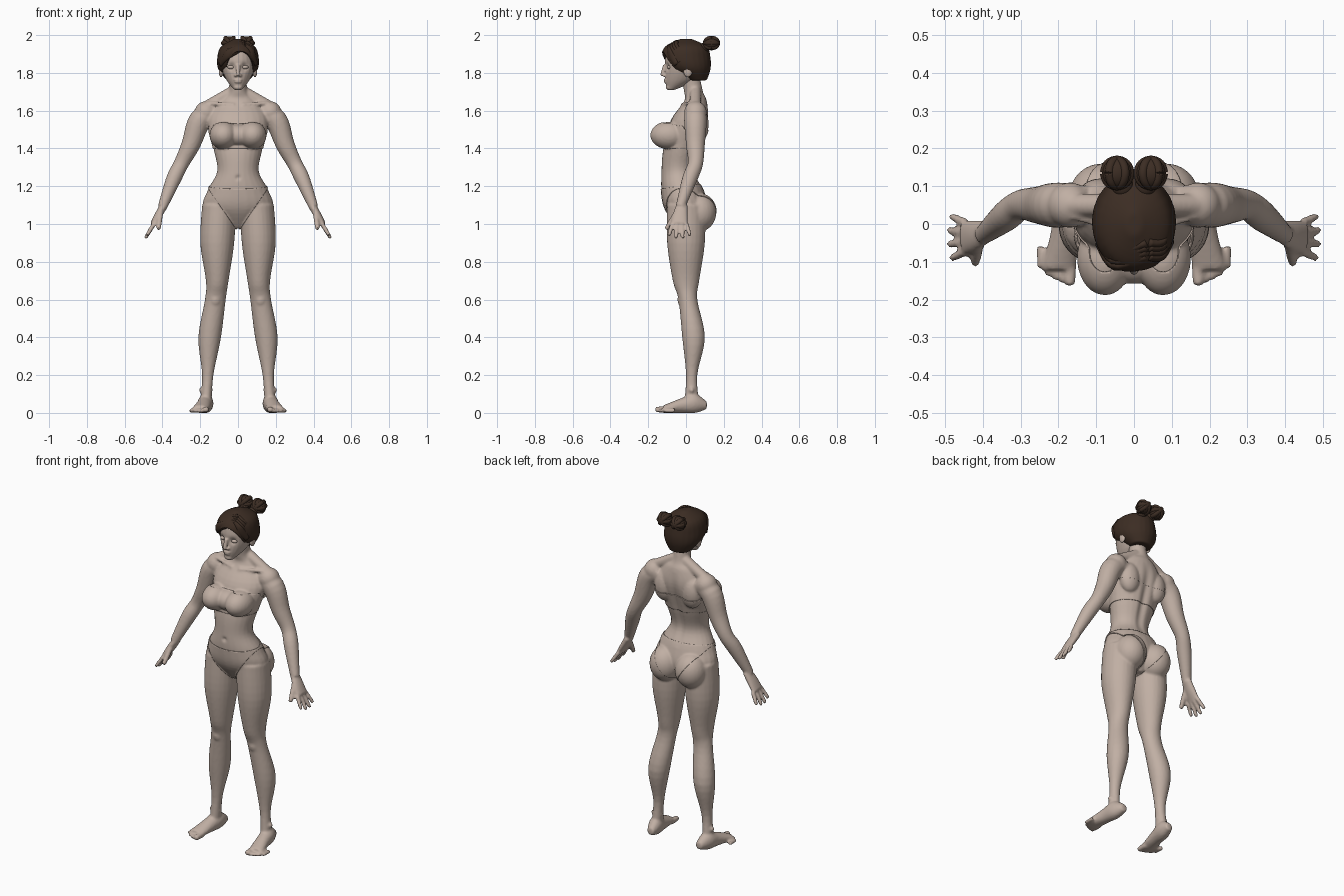
import bpy, bmesh
from math import sin, cos, pi, exp
from mathutils import Vector, Matrix

cube = bpy.data.objects.get("Cube")
if cube:
    bpy.data.objects.remove(cube)

UP, SIDE, BACK = Vector((0, 0, 1)), Vector((1, 0, 0)), Vector((0, 1, 0))
BOTH, MIDDLE = (1, -1), (1,)
SEGMENTS, STEPS, TURNS = 24, 5, 8


def material(name, rgb):
    mat = bpy.data.materials.new(name)
    mat.use_nodes = True
    mat.diffuse_color = (*rgb, 1)
    shader = mat.node_tree.nodes["Principled BSDF"]
    shader.inputs["Base Color"].default_value = (*rgb, 1)
    shader.inputs["Roughness"].default_value = 0.7
    return mat


SKIN = material("warm skin", (.53, .43, .37))
HAIR = material("dark brown hair", (.045, .026, .017))


def spline(rings):
    """Smooth path through rings of (x, y, z, radius, second radius)."""
    knots = [Vector((*ring, ring[3])[:5]) for ring in rings]
    knots = [knots[0], *knots, knots[-1]]
    path = []
    for before, start, end, after in zip(knots, knots[1:], knots[2:], knots[3:]):
        leave, arrive = (end - before) / 2, (after - start) / 2
        for step in range(STEPS):
            t = step / STEPS
            ease = t * t * (3 - 2 * t)
            path.append(start.lerp(end, ease) + leave * t * (1 - t) ** 2
                        - arrive * t * t * (1 - t))
    return path + [knots[-1]]


def loft(bm, rings, axis=None, ref=BACK, sides=BOTH):
    """Closed elliptical loft; its rings face the axis, or follow the path."""
    path = spline(rings)
    last = len(path) - 1
    for side in sides:
        loops = []
        for i, point in enumerate(path):
            ahead, behind = path[min(i + 1, last)], path[max(i - 1, 0)]
            along = axis or Vector((ahead - behind)[:3]).normalized()
            across = ref.cross(along).normalized()
            other = along.cross(across)
            loop = []
            for j in range(SEGMENTS):
                turn = 2 * pi * j / SEGMENTS
                spot = (Vector(point[:3]) + across * point[3] * cos(turn)
                        + other * point[4] * sin(turn))
                loop.append(bm.verts.new((spot.x * side, spot.y, spot.z)))
            loops.append(loop)
        for low, high in zip(loops, loops[1:]):
            for j in range(SEGMENTS):
                bm.faces.new((low[j - 1], low[j], high[j], high[j - 1]))
        bm.faces.new(loops[0])
        bm.faces.new(loops[-1])


def column(bm, rings):
    """Upright central loft from (z, y, half width, half depth)."""
    loft(bm, [(0, y, z, wide, deep) for z, y, wide, deep in rings], UP, sides=MIDDLE)


def blob(bm, centre, radii, sides=BOTH):
    for side in sides:
        place = Matrix.Translation((centre[0] * side, *centre[1:]))
        bmesh.ops.create_uvsphere(bm, u_segments=SEGMENTS, v_segments=SEGMENTS, radius=1,
                                  matrix=place @ Matrix.Diagonal((*radii, 1)))


def digit(bm, base, tip, radius, sides=BOTH):
    """Tapered rod with a rounded tip, for fingers, toes and nose."""
    end = radius * .85
    loft(bm, [(*base, radius), (*tip, end)], ref=SIDE, sides=sides)
    blob(bm, tip, (end, end, end), sides)


def finish(name, bm, mat, voxel=None, cutter=None):
    """Turn a bmesh into an object, fused into one skin when a voxel size is given."""
    bmesh.ops.recalc_face_normals(bm, faces=bm.faces)
    mesh = bpy.data.meshes.new(name)
    bm.to_mesh(mesh)
    bm.free()
    obj = bpy.data.objects.new(name, mesh)
    bpy.context.scene.collection.objects.link(obj)
    if voxel:
        fuse = obj.modifiers.new("fuse", 'REMESH')
        fuse.mode, fuse.voxel_size = 'VOXEL', voxel
        soften = obj.modifiers.new("soften", 'SMOOTH')
        soften.factor, soften.iterations = .5, 2
        if cutter:
            cut = obj.modifiers.new("opening", 'BOOLEAN')
            cut.operation, cut.object = 'DIFFERENCE', cutter
        graph = bpy.context.evaluated_depsgraph_get()
        baked = bpy.data.meshes.new_from_object(obj.evaluated_get(graph))
        obj.modifiers.clear()
        obj.data = baked
    obj.data.materials.clear()
    obj.data.materials.append(mat)
    obj.data.shade_smooth()
    return obj


def dent(obj, centre, radius, depth):
    """Press a soft hollow into the front surface."""
    for vert in obj.data.vertices:
        reach = (vert.co - Vector(centre)).length / radius
        vert.co.y += depth * exp(-reach * reach)


# Torso and neck
bm = bmesh.new()
column(bm, [(.98, .01, .03, .05), (1.08, 0, .18, .11), (1.18, -.02, .16, .11),
            (1.28, -.04, .11, .09), (1.4, -.02, .13, .1), (1.55, .02, .16, .1),
            (1.65, .05, .1, .06), (1.7, .04, .05, .05), (1.8, .02, .05, .05)])
blob(bm, (.077, -.09, 1.47), (.07, .095, .07))
blob(bm, (0, -.09, 1.47), (.09, .065, .055), MIDDLE)
blob(bm, (.087, .07, 1.06), (.086, .09, .1))
blob(bm, (.09, .07, 1.53), (.06, .05, .09))
loft(bm, [(.03, .05, 1.7, .03), (.17, .05, 1.62, .03)])
digit(bm, (.02, -.02, 1.63), (.16, .02, 1.64), .01)

# Legs with kneecaps and ankle bones
loft(bm, [(.1, 0, 1.1, .09, .1), (.11, 0, .9, .09, .1), (.11, 0, .7, .06, .07),
          (.12, .01, .6, .055, .05), (.15, .04, .4, .06, .06), (.16, .03, .2, .03, .03),
          (.17, .03, .05, .03, .04)], UP)
blob(bm, (.12, -.02, .6), (.03, .025, .04))
blob(bm, (.17, .03, .12), (.037, .02, .02))

# Feet and toes
loft(bm, [(.16, .11, .04, .02, .02), (.17, .05, .05, .04, .05), (.18, -.02, .04, .04, .04),
          (.2, -.12, .02, .045, .02)], -BACK, UP)
for i in range(5):
    x, y, radius = .17 + i * .019, i * i / 400 - .15, .012 if i else .018
    digit(bm, (x, y + .05, radius), (x, y, radius), radius)

# Arms
loft(bm, [(.12, .05, 1.59, .05), (.2, .05, 1.55, .06), (.25, .05, 1.42, .05),
          (.3, .05, 1.32, .04), (.34, .02, 1.24, .04), (.4, -.03, 1.09, .025)])
blob(bm, (.17, .05, 1.59), (.06, .06, .06))

# Hands: palm, fan of fingers, thumb
loft(bm, [(.39, -.02, 1.1, .02, .03), (.42, -.03, 1.05, .02, .04), (.45, -.035, 1, .015, .045)])
for i in range(4):
    fan = i - 1.5
    droop = fan * fan / 150
    digit(bm, (.445, fan * .025 - .035, 1), (.487 - droop / 2, fan * .036 - .035, .93 + droop), .012)
digit(bm, (.41, -.05, 1.06), (.42, -.1, .98), .015)
body = finish("body", bm, SKIN, .0075)

# Navel and spine groove
dent(body, (0, -.137, 1.245), .011, .014)
for vert in body.data.vertices:
    height = (vert.co.z - 1.18) / .46
    if vert.co.y > 0 and 0 < height < 1:
        vert.co.y -= .014 * sin(pi * height) * exp(-(vert.co.x / .022) ** 2)

# Head with nose, lips, chin and ears
bm = bmesh.new()
column(bm, [(1.71, -.08, .02, .02), (1.76, -.03, .06, .08), (1.82, -.01, .086, .1),
            (1.88, 0, .09, .11), (1.94, 0, .07, .09), (1.97, 0, .02, .03)])
digit(bm, (0, -.11, 1.84), (0, -.125, 1.793), .012, MIDDLE)
blob(bm, (.012, -.114, 1.787), (.009, .011, .008))
for z, wide in ((1.763, .024), (1.752, .02)):
    blob(bm, (0, -.104, z), (wide, .013, .006), MIDDLE)
blob(bm, (0, -.09, 1.724), (.024, .017, .014), MIDDLE)
blob(bm, (.09, .01, 1.81), (.012, .024, .034))
head = finish("head", bm, SKIN, .0045)
for side in BOTH:
    dent(head, (.036 * side, -.104, 1.832), .018, .014)
bm = bmesh.new()
blob(bm, (.036, -.085, 1.83), (.019, .016, .011))
finish("eyelids", bm, SKIN)

# Hair cap with an arched opening for the face
bm = bmesh.new()
blob(bm, (.012, -.13, 1.785), (.084, .135, .13), MIDDLE)
opening = finish("face_opening_cutter", bm, HAIR)
bm = bmesh.new()
column(bm, [(1.76, .06, .06, .05), (1.82, .02, .105, .11), (1.88, 0, .11, .13),
            (1.94, 0, .09, .11), (1.98, 0, .02, .03)])
finish("hair_cap", bm, HAIR, .007, opening)
bpy.data.objects.remove(opening)

# Fringe locks swept both ways from the side parting
bm = bmesh.new()
parting = Vector((.035, -.085, 1.937))
for i in range(4):
    shift = Vector((0, i * .012, i * .007))
    for middle, end in (((-.05, -.11, 1.9), (-.094, -.055, 1.845)),
                        ((.07, -.085, 1.905), (.097, -.05, 1.845))):
        loft(bm, [(*(parting + shift), .012, .018), (*(Vector(middle) + shift), .013, .023),
                  (*(Vector(end) + shift), .008, .014)], ref=UP, sides=MIDDLE)
finish("fringe", bm, HAIR)

# Twin buns wound with coiled strands
bm = bmesh.new()
bun = Vector((.045, .135, 1.958))
blob(bm, bun, (.04, .042, .036))
blob(bm, (.03, .1, 1.935), (.028, .03, .025))
for tilt in (-.9, 0, .9):
    lean = Matrix.Rotation(tilt, 3, 'Y')
    turns = [2 * pi * i / TURNS for i in range(TURNS + 1)]
    loft(bm, [(*(bun + lean @ Vector((cos(a), sin(a), 0)) * .034), .012) for a in turns],
         ref=lean @ UP)
finish("hair_buns", bm, HAIR)


# Close-fitting garments cut from the body surface
def garment(name, planes):
    bm = bmesh.new()
    bm.from_mesh(body.data)
    for spot, outward in planes:
        bmesh.ops.bisect_plane(bm, geom=bm.verts[:] + bm.edges[:] + bm.faces[:],
                               plane_co=spot, plane_no=outward, clear_outer=True)
    cloth = finish(name, bm, SKIN).modifiers.new("cloth", 'SOLIDIFY')
    cloth.thickness, cloth.offset = .004, 1


garment("bandeau", [((0, -.1, 1.53), (0, .15, 1)), ((0, 0, 1.4), -UP)]
        + [(SIDE * side * .153, SIDE * side) for side in BOTH])
garment("briefs", [((0, -.14, 1.185), (0, -.12, 1))]
        + [((.03 * side, 0, 1), (1.5 * side, 0, -1)) for side in BOTH])
